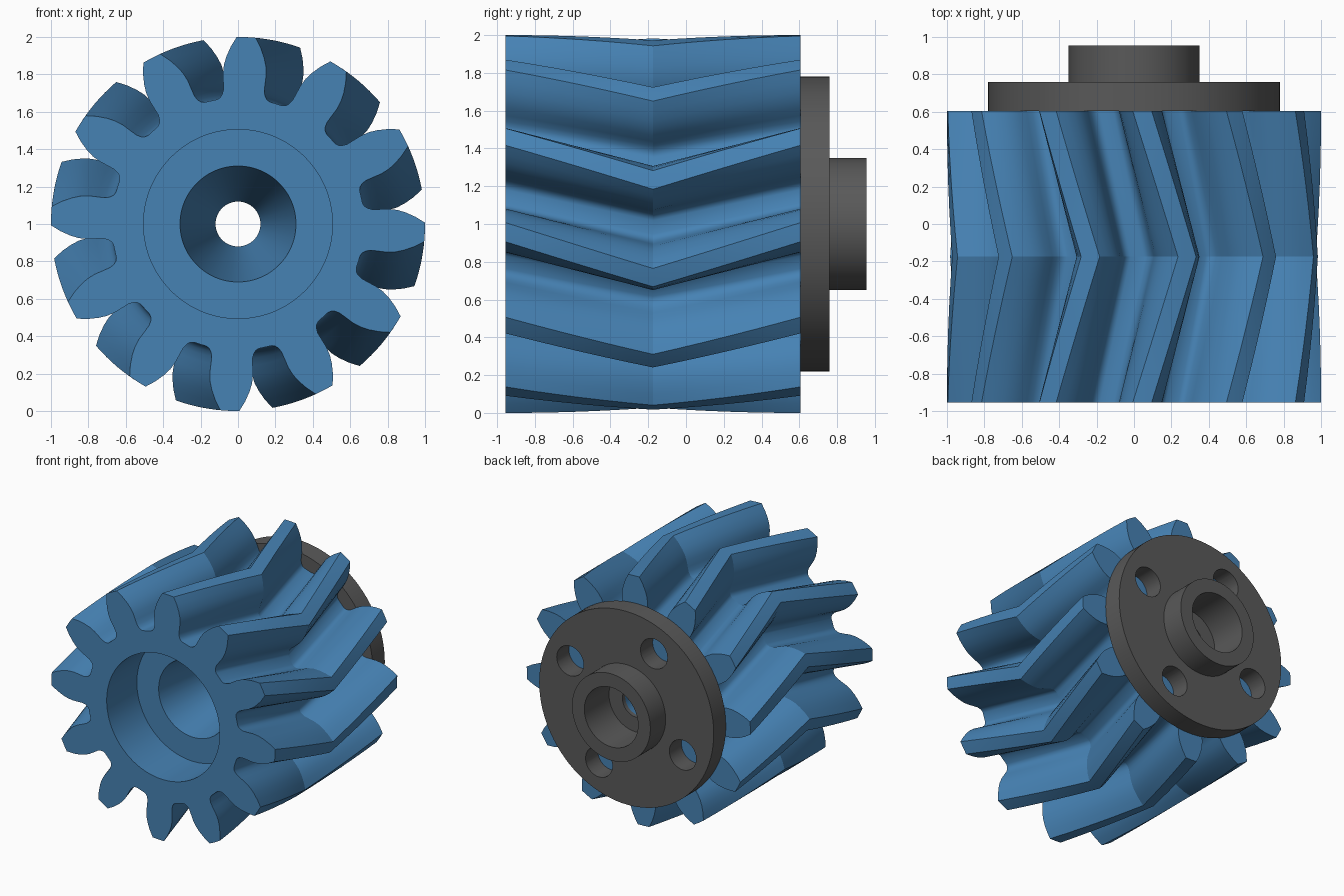
import bpy, bmesh
from math import radians, cos, sin, pi

if "Cube" in bpy.data.objects:
    bpy.data.objects.remove(bpy.data.objects["Cube"])

CZ = 1.0                                   # height of the shaft axis
Y0, YM, Y1 = -0.955, -0.175, 0.605         # gear front, chevron apex, gear back
TEETH, TWIST, PHASE = 12, -14.0, -2.5


def material(name, rgb):
    m = bpy.data.materials.new(name)
    m.diffuse_color = (*rgb, 1)
    m.use_nodes = True
    m.node_tree.nodes["Principled BSDF"].inputs["Base Color"].default_value = m.diffuse_color
    return m


def circle(r, y, angles):
    return [(r * cos(a), y, CZ + r * sin(a)) for a in angles]


def closed_loft(name, rings, mat, sharp_rings=()):
    """Skin a list of equal-count rings into a closed ring-shaped solid."""
    bm = bmesh.new()
    vs = [[bm.verts.new(p) for p in ring] for ring in rings]
    n = len(rings[0])
    for a, b in zip(vs, vs[1:] + vs[:1]):
        for i in range(n):
            j = (i + 1) % n
            bm.faces.new((a[i], a[j], b[j], b[i]))
    bmesh.ops.recalc_face_normals(bm, faces=bm.faces)
    for k in sharp_rings:
        for i in range(n):
            bm.edges.get((vs[k][i], vs[k][(i + 1) % n])).smooth = False
    me = bpy.data.meshes.new(name)
    bm.to_mesh(me)
    bm.free()
    ob = bpy.data.objects.new(name, me)
    bpy.context.collection.objects.link(ob)
    me.materials.append(mat)
    return ob


def activate(ob):
    bpy.ops.object.select_all(action='DESELECT')
    ob.select_set(True)
    bpy.context.view_layer.objects.active = ob


def smooth(ob):
    activate(ob)
    bpy.ops.object.shade_smooth_by_angle(angle=radians(28), keep_sharp_edges=True)


blue = material("blue", (0.061, 0.223, 0.456))
grey = material("dark_grey", (0.1, 0.1, 0.1))

# Tooth flank: (radius, half angle in degrees) from tip to root
flank = [(1.0, 2.9), (0.95, 4.8), (0.9, 6.4), (0.857, 7.5), (0.81, 8.2),
         (0.76, 8.45), (0.722, 8.7), (0.697, 9.5), (0.682, 10.6), (0.675, 12.0)]
tooth = ([(0.674, -15.0)] + [(r, -h) for r, h in reversed(flank)]
         + [(1.0, 0.0)] + flank)
outline = [(r, radians(h + PHASE + t * 360 / TEETH))
           for t in range(TEETH) for r, h in tooth]
angles = [a for _, a in outline]

# Herringbone gear: twisted tooth rings, then the bore back to the front
STEPS = 6
rings = []
for k in range(2 * STEPS + 1):
    y = Y0 + (Y1 - Y0) * k / (2 * STEPS)
    tw = radians(TWIST) * (1 - abs(k - STEPS) / STEPS)
    rings.append([(r * cos(a + tw), y, CZ + r * sin(a + tw)) for r, a in outline])
for r, y in [(0.12, Y1), (0.31, -0.57), (0.505, -0.57), (0.505, Y0)]:
    rings.append(circle(r, y, angles))
gear = closed_loft("herringbone_gear", rings, blue, sharp_rings=[STEPS])
smooth(gear)

# Mounting flange with hub and stepped bore
even = [2 * pi * i / 96 for i in range(96)]
profile = [(0.78, Y1), (0.78, 0.76), (0.35, 0.76), (0.35, 0.955),
           (0.24, 0.955), (0.24, 0.64), (0.12, 0.64), (0.12, Y1)]
flange = closed_loft("flange_hub", [circle(r, y, even) for r, y in profile], grey)

# Four bolt holes through the flange
for k in range(4):
    a = radians(26 + 90 * k)
    bpy.ops.mesh.primitive_cylinder_add(
        vertices=40, radius=0.12, depth=0.6, rotation=(pi / 2, 0, 0),
        location=(0.56 * cos(a), 0.68, CZ + 0.56 * sin(a)))
    cutter = bpy.context.object
    cutter.hide_render = True
    activate(flange)
    mod = flange.modifiers.new("bolt_hole", 'BOOLEAN')
    mod.operation, mod.solver, mod.object = 'DIFFERENCE', 'EXACT', cutter
    bpy.ops.object.modifier_apply(modifier=mod.name)
    bpy.data.objects.remove(cutter)
smooth(flange)
